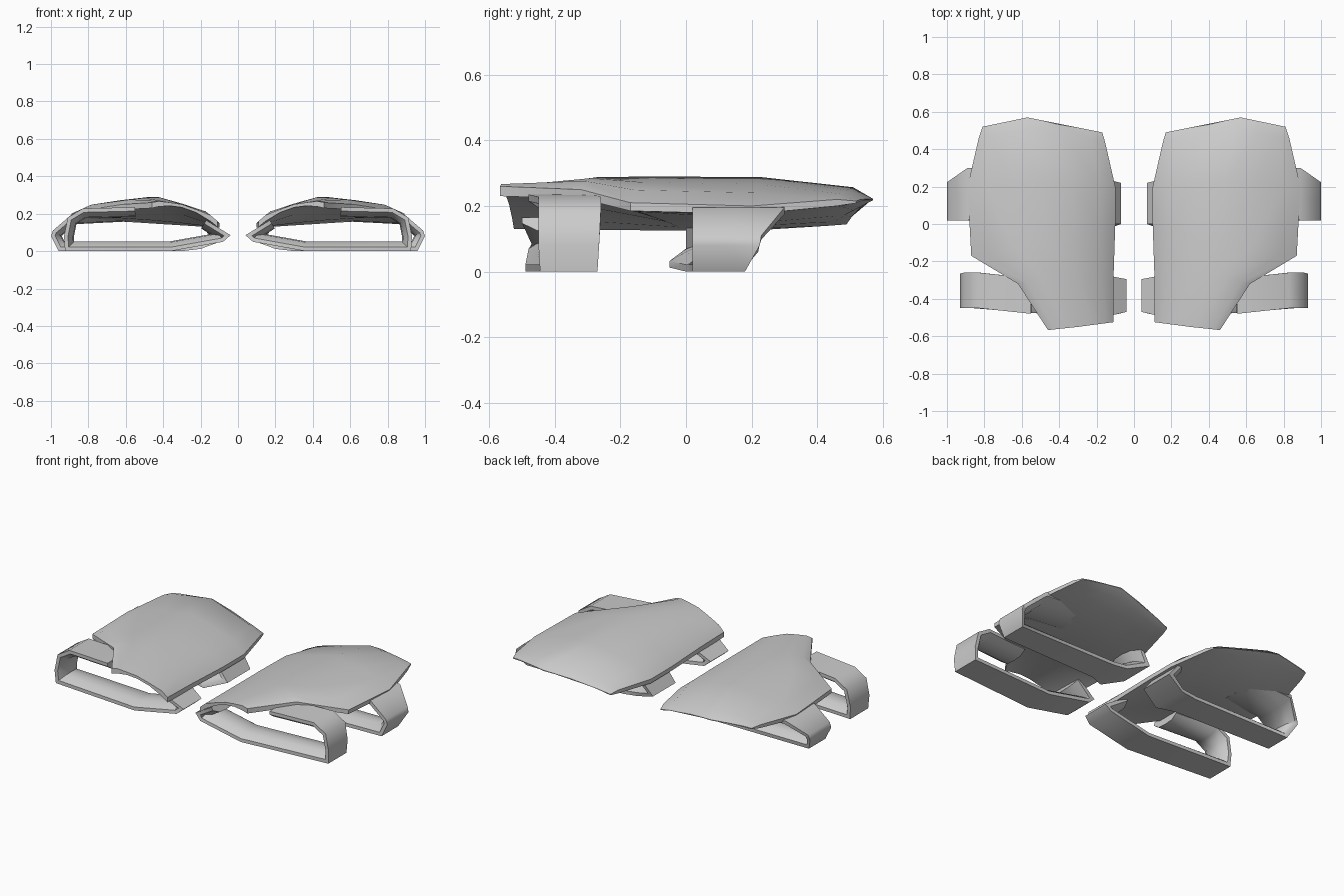
import bpy
import bmesh
from math import radians
from mathutils import Vector

cube = bpy.data.objects.get("Cube")
if cube:
    bpy.data.objects.remove(cube)

grey = bpy.data.materials.new("light_grey")
grey.use_nodes = True
grey.diffuse_color = (0.6, 0.6, 0.6, 1)
grey.node_tree.nodes["Principled BSDF"].inputs["Base Color"].default_value = (0.6, 0.6, 0.6, 1)


def loft(name, rows, side, angle):
    """Skin closed point rows into a capped, smooth shaded solid."""
    bm = bmesh.new()
    grid = [[bm.verts.new((p[0] * side, p[1], p[2])) for p in row] for row in rows]
    count = len(rows[0])
    for a, b in zip(grid, grid[1:]):
        for i in range(count):
            j = (i + 1) % count
            bm.faces.new((a[i], a[j], b[j], b[i]))
    bm.faces.new(grid[0])
    bm.faces.new(grid[-1])
    bmesh.ops.recalc_face_normals(bm, faces=bm.faces)
    mesh = bpy.data.meshes.new(name)
    bm.to_mesh(mesh)
    bm.free()
    mesh.materials.append(grey)
    obj = bpy.data.objects.new(name, mesh)
    bpy.context.collection.objects.link(obj)
    bpy.ops.object.select_all(action='DESELECT')
    obj.select_set(True)
    bpy.context.view_layer.objects.active = obj
    bpy.ops.object.shade_smooth_by_angle(angle=radians(angle))


# Shell guide lines, front to back
INNER = [(.11, -.525, .16), (.11, -.3, .155), (.1, 0, .15), (.1, .2, .15), (.155, .44, .16), (.17, .49, .15)]
RIDGE = [(.3, -.55, .25), (.42, -.27, .288), (.47, -.1, .29), (.49, .23, .288), (.54, .51, .257), (.57, .57, .222)]
OUTER = [(.46, -.567, .26), (.62, -.32, .25), (.87, -.17, .21), (.89, .2, .2), (.83, .46, .22), (.81, .52, .215)]
BULGE = [.015, .03, .035, .035, .015, .005]
# Rim depth and underside arch at each guide row
RIM = [.03, .028, .025, .025, .02, .006]
ARCH = [.05, .035, .012, 0, .012, .035]


def shell_rows():
    rows = []
    for inner, ridge, outer, lift, rim, arch in zip(INNER, RIDGE, OUTER, BULGE, RIM, ARCH):
        a, b, c = Vector(inner), Vector(ridge), Vector(outer)
        up = Vector((0, 0, lift))
        top = [a, a.lerp(b, .2) + up, a.lerp(b, .6) + up * .6, b,
               b.lerp(c, .4) + up * .4, b.lerp(c, .78) + up * .6, c]
        under = []
        for p in reversed(top):
            t = (p.x - a.x) / (c.x - a.x)
            z = a.z + (c.z - a.z) * t - rim + arch * 4 * t * (1 - t)
            under.append(Vector((p.x, p.y, z)))
        rows.append(top + under)
    return rows


# Strap cross-section: fraction of the width, fraction of the thickness
SECTION = [(0, 0), (.5, 0), (1, 0), (1, .4), (.8, .9), (.5, 1), (.2, .9), (0, .4)]


def strap_rows(path, thick):
    """Sweep the section along (x, z, front y, back y) stations."""
    points = [Vector(p[:2]) for p in path]
    normals = []
    for a, b in zip(points, points[1:]):
        d = (b - a).normalized()
        normals.append(Vector((d.y, -d.x)))
    rows = []
    for i, (x, z, front, back) in enumerate(path):
        n1, n2 = normals[max(i - 1, 0)], normals[min(i, len(normals) - 1)]
        miter = (n1 + n2) / max(1 + n1.dot(n2), .7)
        rows.append([(x + miter.x * v * thick, front + (back - front) * u, z + miter.y * v * thick)
                     for u, v in SECTION])
    return rows


FRONT_STRAP = [(.55, .235, -.48, -.29), (.83, .228, -.45, -.26), (.91, .18, -.45, -.26), (.93, .08, -.45, -.265),
               (.925, 0, -.445, -.27), (.36, 0, -.49, -.3), (.08, .05, -.48, -.29),
               (.04, .085, -.47, -.295), (.17, .165, -.5, -.27)]
REAR_STRAP = [(.6, .21, .03, .3), (.89, .195, .02, .3), (.99, .11, .02, .23), (1, .08, .02, .225),
              (.96, 0, .02, .18), (.3, 0, 0, .18), (.2, .012, -.05, .18),
              (.07, .06, 0, .22), (.15, .165, 0, .24)]

for side, word in ((1, "left"), (-1, "right")):
    # Solid domed plate with a nearly flat underside
    loft(word + "_shell", shell_rows(), side, 40)
    # Open straps whose ends sink into the plate
    loft(word + "_front_strap", strap_rows(FRONT_STRAP, .052), side, 50)
    loft(word + "_rear_strap", strap_rows(REAR_STRAP, .052), side, 50)
